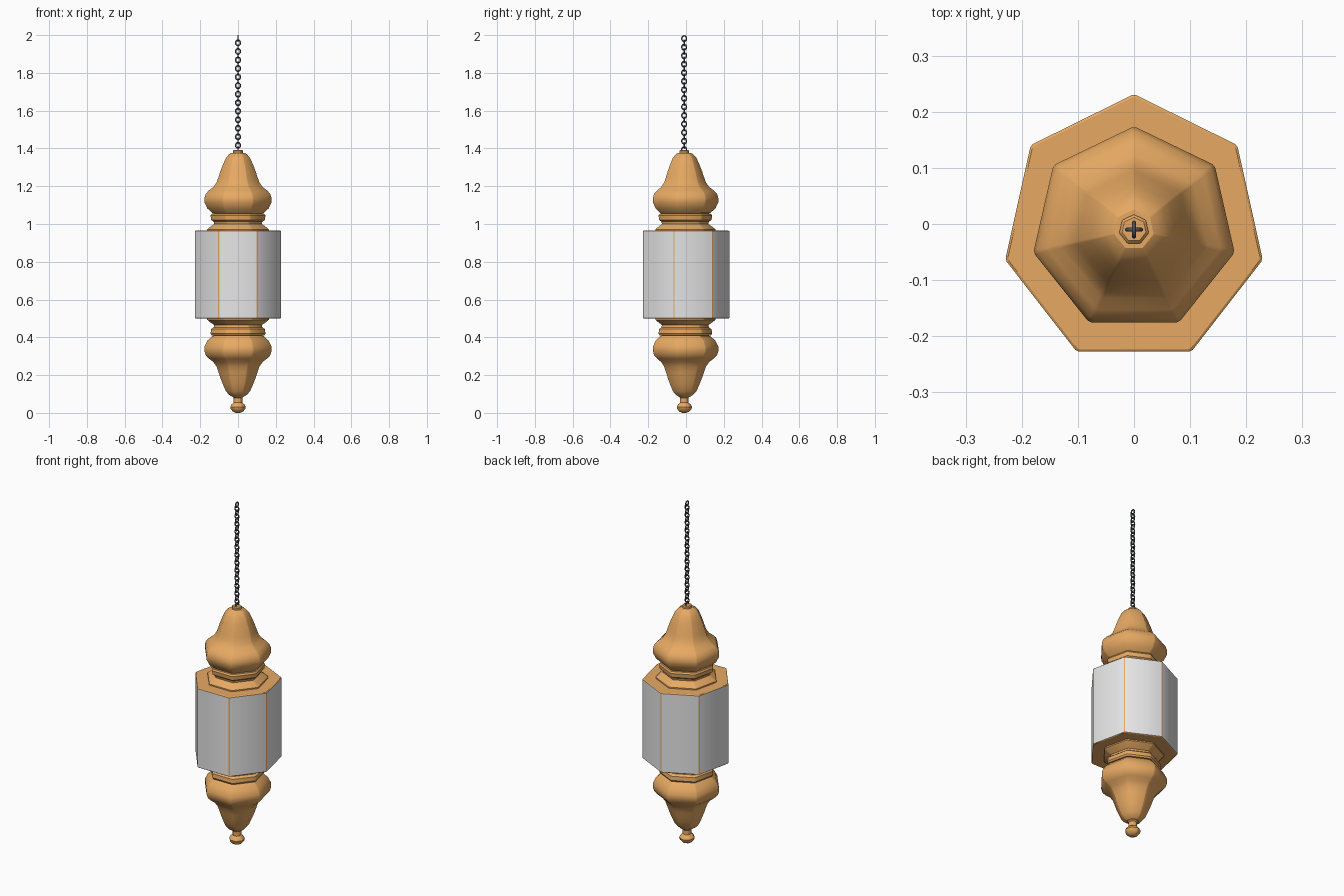
import bpy, bmesh, math
from mathutils import Vector

cube = bpy.data.objects.get("Cube")
if cube:
    bpy.data.objects.remove(cube, do_unlink=True)

SIDES = 7
CENTRE_Y = -0.01
MIDDLE = 0.7325          # height the lantern is mirrored about


def make_material(name, rgb):
    mat = bpy.data.materials.new(name)
    mat.use_nodes = True
    mat.diffuse_color = (*rgb, 1)
    mat.node_tree.nodes["Principled BSDF"].inputs["Base Color"].default_value = (*rgb, 1)
    return mat


wood = make_material("warm wood", (0.80, 0.40, 0.125))
glass = make_material("white pane", (0.80, 0.80, 0.80))
iron = make_material("dark iron", (0.08, 0.085, 0.10))


def finish(bm, name, mats, angle=30):
    bmesh.ops.recalc_face_normals(bm, faces=bm.faces)
    mesh = bpy.data.meshes.new(name)
    bm.to_mesh(mesh)
    bm.free()
    obj = bpy.data.objects.new(name, mesh)
    bpy.context.collection.objects.link(obj)
    for mat in mats:
        mesh.materials.append(mat)
    obj.location.y = CENTRE_Y
    bpy.ops.object.select_all(action='DESELECT')
    obj.select_set(True)
    bpy.context.view_layer.objects.active = obj
    bpy.ops.object.shade_smooth_by_angle(angle=math.radians(angle))
    return obj


def corner(k, radius):
    a = math.pi / 2 + k * math.tau / SIDES
    return Vector((radius * math.cos(a), radius * math.sin(a), 0))


def turned(profile, chamfer=0.03, x_scale=1.0):
    """Seven-sided turning with clipped corners from (radius, height) pairs."""
    bm = bmesh.new()
    rings = []
    for radius, z in profile:
        ring = []
        for k in range(SIDES):
            here = corner(k, radius)
            for other in (k - 1, k + 1):
                p = here.lerp(corner(other, radius), chamfer)
                ring.append(bm.verts.new((p.x * x_scale, p.y, z)))
        rings.append(ring)
    for low, high in zip(rings, rings[1:]):
        for i in range(len(low)):
            j = (i + 1) % len(low)
            bm.faces.new((low[i], low[j], high[j], high[i]))
    bm.faces.new(rings[0])
    bm.faces.new(rings[-1])
    return bm


# Lamp body: wooden prism whose broad side faces are panes
body = turned([(0.237, 0.5), (0.2415, 0.503), (0.2415, 0.962), (0.237, 0.965)],
              chamfer=0.02, x_scale=0.975)
body.normal_update()
for face in body.faces:
    if abs(face.normal.z) < 0.1 and face.calc_area() > 0.02:
        face.material_index = 1
finish(body, "lamp_body", [wood, glass])

# Stepped collars and domes, mirrored above and below the body
collar = [(0.168, 0.963), (0.168, 0.972), (0.152, 0.985), (0.130, 1.0),
          (0.133, 1.012), (0.147, 1.022), (0.150, 1.045), (0.144, 1.054),
          (0.125, 1.056), (0.125, 1.064)]
dome = [(0.125, 1.055), (0.140, 1.058), (0.168, 1.083), (0.183, 1.115),
        (0.184, 1.135), (0.176, 1.16), (0.158, 1.178), (0.135, 1.195),
        (0.117, 1.22), (0.106, 1.25), (0.096, 1.28), (0.082, 1.315),
        (0.066, 1.35), (0.050, 1.368), (0.036, 1.377)]


def flipped(profile):
    return [(r, 2 * MIDDLE - z) for r, z in reversed(profile)]


for part, profile in (("collar", collar), ("dome", dome)):
    finish(turned(profile), "upper_" + part, [wood])
    finish(turned(flipped(profile)), "lower_" + part, [wood])

# Cap under the chain
finish(turned([(0.027, 1.37), (0.027, 1.387), (0.022, 1.392)]), "top_cap", [wood])

# Knob at the bottom
finish(turned([(0.012, 0), (0.028, 0.007), (0.040, 0.02), (0.043, 0.032),
               (0.036, 0.045), (0.024, 0.054), (0.024, 0.08),
               (0.032, 0.086), (0.034, 0.1)], chamfer=0.08), "bottom_knob", [wood])

# Chain: oval links turned a quarter against each other
LINKS, PITCH = 27, 0.0226
MAJOR, MINOR, STRETCH = 0.0125, 0.0036, 1.2
AROUND, TUBE = 16, 8
chain = bmesh.new()
top = 2.0 - (MAJOR * STRETCH + MINOR)
for n in range(LINKS):
    rows = []
    for i in range(AROUND):
        a = math.tau * i / AROUND
        row = []
        for j in range(TUBE):
            b = math.tau * j / TUBE
            r = MINOR * math.cos(b)
            flat = (MAJOR + r) * math.cos(a)
            z = top - n * PITCH + (MAJOR * STRETCH + r) * math.sin(a)
            side = MINOR * math.sin(b)
            x, y = (side, flat) if n % 2 == 0 else (flat, side)
            row.append(chain.verts.new((x, y, z)))
        rows.append(row)
    for i in range(AROUND):
        for j in range(TUBE):
            i2, j2 = (i + 1) % AROUND, (j + 1) % TUBE
            chain.faces.new((rows[i][j], rows[i2][j], rows[i2][j2], rows[i][j2]))
finish(chain, "chain", [iron], angle=60)
